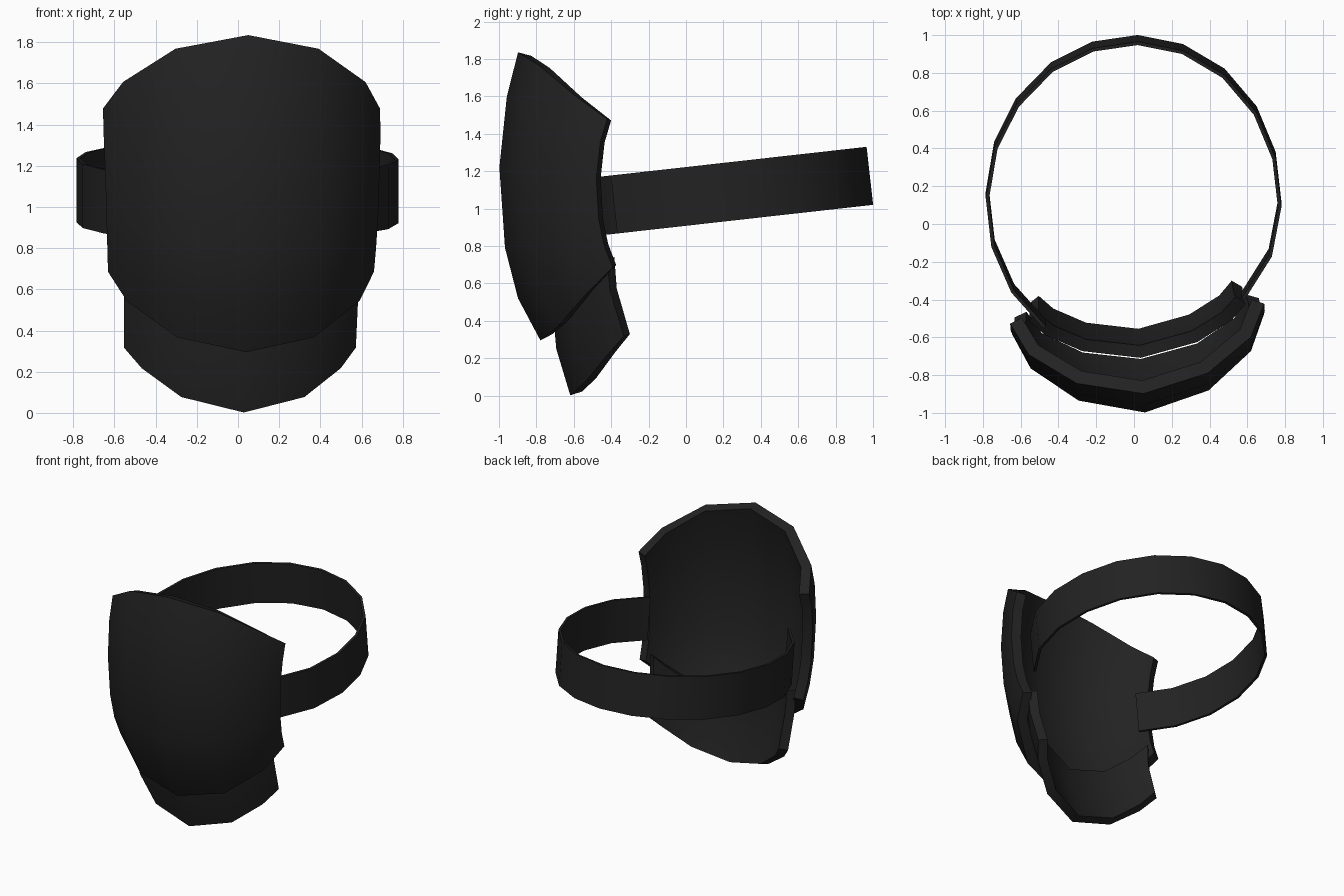
import bpy
import math

if "Cube" in bpy.data.objects:
    bpy.data.objects.remove(bpy.data.objects["Cube"])

black = bpy.data.materials.new("matte black")
black.diffuse_color = (0.016, 0.016, 0.016, 1)
black.use_nodes = True
black.node_tree.nodes["Principled BSDF"].inputs["Base Color"].default_value = black.diffuse_color


def sheet(name, columns, thickness):
    """Skin neighbouring columns of points (top to bottom), thickened inward."""
    n = len(columns[0])
    verts = [p for col in columns for p in col]
    faces = [(i * n + j, i * n + j + 1, (i + 1) * n + j + 1, (i + 1) * n + j)
             for i in range(len(columns) - 1) for j in range(n - 1)]
    mesh = bpy.data.meshes.new(name)
    mesh.from_pydata(verts, [], faces)
    mesh.materials.append(black)
    ob = bpy.data.objects.new(name, mesh)
    bpy.context.collection.objects.link(ob)
    solid = ob.modifiers.new("thickness", 'SOLIDIFY')
    solid.thickness = thickness
    solid.offset = -1
    solid.use_even_offset = True
    bpy.ops.object.select_all(action='DESELECT')
    ob.select_set(True)
    bpy.context.view_layer.objects.active = ob
    bpy.ops.object.modifier_apply(modifier="thickness")
    bpy.ops.object.shade_smooth_by_angle(angle=math.radians(40))
    return ob


TURN, PIVOT_Y = math.radians(4.5), -0.26


def turned(x, y, z):
    """The face plates are turned slightly to one side."""
    c, s = math.cos(TURN), math.sin(TURN)
    y -= PIVOT_Y
    return (c * x - s * y, PIVOT_Y + s * x + c * y, z)


def mirrored(column):
    """Seven columns: three each side of the centre line."""
    return [column(abs(k), -1 if k < 0 else 1) for k in range(-3, 4)]


# upper face plate: centre profile (y, z, wrap depth, width)
upper = [(-0.90, 1.835, 0.91, 1.01), (-0.96, 1.60, 0.96, 1.01), (-1.0, 1.22, 1.0, 1.0),
         (-0.97, 0.79, 0.965, 0.99), (-0.90, 0.52, 0.88, 0.98), (-0.78, 0.295, 0.72, 0.97)]
wide, deep, squash = (0, 0.345, 0.585, 0.668), (0, 0.09, 0.28, 0.467), (1, 0.91, 0.69, 0.515)
sheet("upper_face_plate", mirrored(lambda k, side: [
    turned(side * wide[k] * w, y + deep[k] * d, 1.1 + (z - 1.1) * squash[k])
    for y, z, d, w in upper]), 0.07)

# lower jaw plate, tucked behind the upper one
lower = [(-0.71, 0.42, 1.02), (-0.695, 0.25, 1.01), (-0.62, 0.002, 1.0)]
jaw_wide, jaw_deep, rise = (0, 0.30, 0.485, 0.565), (0, 0.06, 0.16, 0.243), (0, 0.075, 0.215, 0.315)
sheet("jaw_plate", mirrored(lambda k, side: [
    turned(side * jaw_wide[k] * w, y + jaw_deep[k], z + rise[k])
    for y, z, w in lower]), 0.065)

# head strap: open loop seen from above, rising toward the back
loop = [(0.585, -0.385), (0.73, -0.155), (0.78, 0.105), (0.75, 0.365), (0.65, 0.605),
        (0.48, 0.805), (0.26, 0.935), (0.02, 0.983), (-0.22, 0.948), (-0.44, 0.838),
        (-0.625, 0.648), (-0.74, 0.42), (-0.785, 0.155), (-0.755, -0.105),
        (-0.65, -0.345), (-0.48, -0.535)]
sheet("head_strap", [[(x, y - t * 0.0175, 1.175 + 0.112 * (y - 0.983) + t * 0.155)
                      for t in (1, -1)] for x, y in loop], 0.018)
